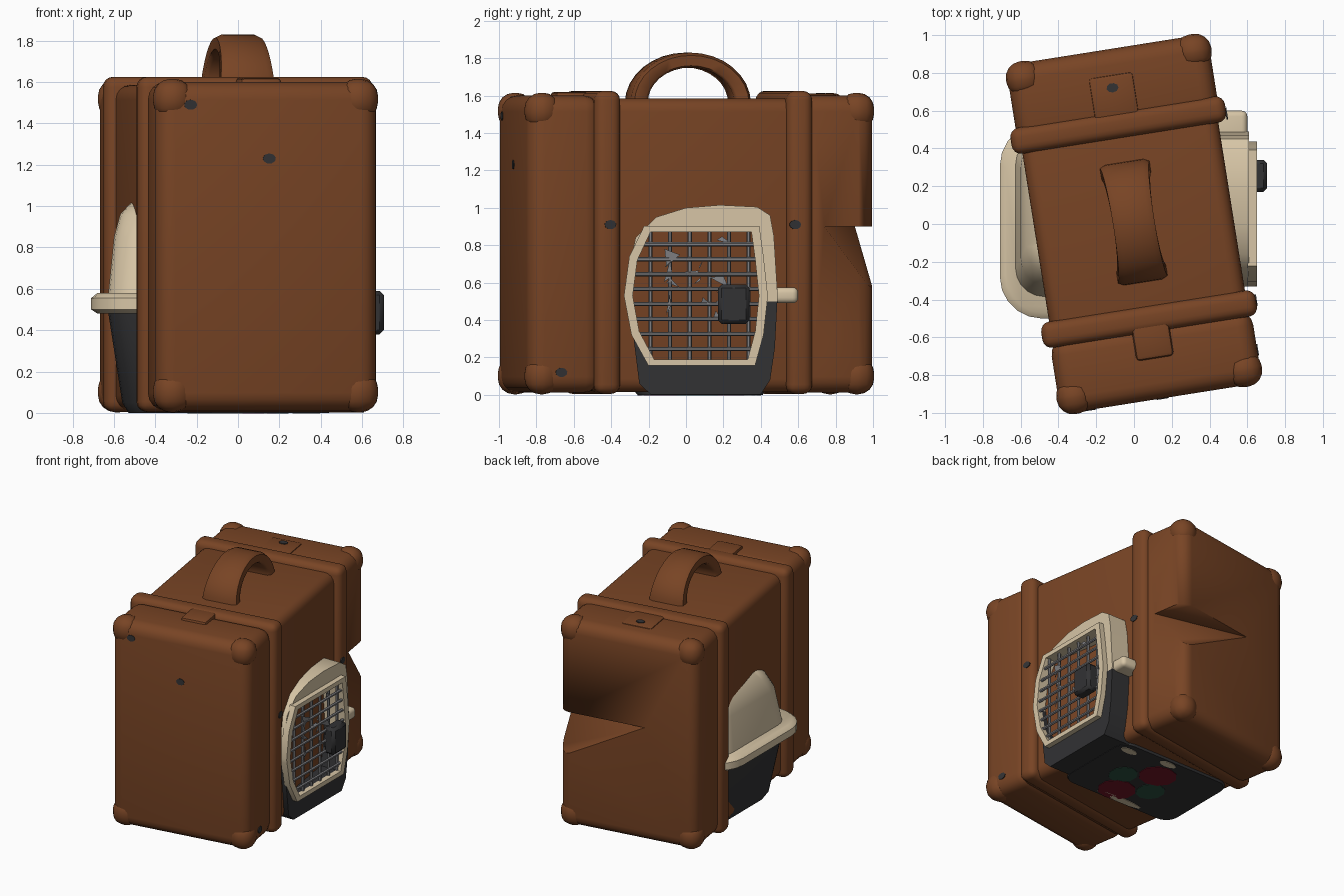
import bpy, bmesh, math, random
from mathutils import Matrix, Vector

if "Cube" in bpy.data.objects:
    bpy.data.objects.remove(bpy.data.objects["Cube"])

random.seed(3)
TURN = Matrix.Rotation(math.radians(9), 4, 'Z')   # the case stands slightly turned
FLAT = Matrix.Identity(4)


def material(name, rgb):
    m = bpy.data.materials.new(name)
    m.diffuse_color = (*rgb, 1)
    m.use_nodes = True
    m.node_tree.nodes["Principled BSDF"].inputs["Base Color"].default_value = m.diffuse_color
    return m


BROWN = material("brown leather", (0.188, 0.058, 0.018))
CREAM = material("cream plastic", (0.68, 0.56, 0.38))
DARK = material("dark plastic", (0.032, 0.032, 0.034))
GREY = material("grey wire", (0.21, 0.21, 0.22))
RED = material("dark red", (0.16, 0.007, 0.018))
GREEN = material("dark green", (0.025, 0.08, 0.05))


def finish(bm, name, mat, mtx=FLAT, angle=40):
    bmesh.ops.transform(bm, matrix=mtx, verts=bm.verts)
    bmesh.ops.recalc_face_normals(bm, faces=bm.faces)
    me = bpy.data.meshes.new(name)
    bm.to_mesh(me)
    bm.free()
    ob = bpy.data.objects.new(name, me)
    bpy.context.collection.objects.link(ob)
    me.materials.append(mat)
    bpy.ops.object.select_all(action='DESELECT')
    ob.select_set(True)
    bpy.context.view_layer.objects.active = ob
    bpy.ops.object.shade_smooth_by_angle(angle=math.radians(angle))
    return ob


def rbox(name, lo, hi, bevel, mat, mtx=FLAT, seg=4):
    bm = bmesh.new()
    bmesh.ops.create_cube(bm, size=1)
    for v in bm.verts:
        v.co = [l + (c + 0.5) * (h - l) for c, l, h in zip(v.co, lo, hi)]
    if bevel:
        bmesh.ops.bevel(bm, geom=bm.edges[:], offset=bevel, segments=seg,
                        profile=0.5, affect='EDGES')
    return finish(bm, name, mat, mtx)


def loft(name, levels, mat, mtx=FLAT):
    """Stack of rounded rectangles: (x0, x1, y0, y1, z, corner radius)."""
    bm = bmesh.new()
    rings = []
    for x0, x1, y0, y1, z, r in levels:
        ring = []
        for k, (cx, cy) in enumerate([(x1 - r, y1 - r), (x0 + r, y1 - r),
                                      (x0 + r, y0 + r), (x1 - r, y0 + r)]):
            for j in range(6):
                a = (k + j / 5) * math.pi / 2
                ring.append(bm.verts.new((cx + r * math.cos(a), cy + r * math.sin(a), z)))
        rings.append(ring)
    for a, b in zip(rings, rings[1:]):
        for i in range(len(a)):
            j = (i + 1) % len(a)
            bm.faces.new((a[i], a[j], b[j], b[i]))
    bm.faces.new(rings[0])
    bm.faces.new(rings[-1])
    return finish(bm, name, mat, mtx)


def disc(name, pos, normal, rx, ry, mat, mtx=FLAT, sides=9):
    bm = bmesh.new()
    bmesh.ops.create_cone(bm, cap_ends=True, segments=sides, radius1=1, radius2=1, depth=0.008)
    rot = Vector(normal).to_track_quat('Z', 'Y').to_matrix().to_4x4()
    return finish(bm, name, mat, mtx @ Matrix.Translation(pos) @ rot
                  @ Matrix.Diagonal((rx, ry, 1, 1)))


def rod(name, a, b, r, mat):
    a, b = Vector(a), Vector(b)
    bm = bmesh.new()
    bmesh.ops.create_cone(bm, cap_ends=True, segments=6, radius1=r, radius2=r, depth=(b - a).length)
    rot = (b - a).to_track_quat('Z', 'Y').to_matrix().to_4x4()
    return finish(bm, name, mat, Matrix.Translation((a + b) / 2) @ rot)


def ring_plate(name, outer, inner, x0, x1, mat):
    """Plate in the yz plane with a hole, reaching from x0 to x1."""
    cu = bpy.data.curves.new(name, 'CURVE')
    cu.dimensions, cu.fill_mode, cu.extrude = '2D', 'BOTH', (x1 - x0) / 2
    for pts in (outer, inner):
        s = cu.splines.new('POLY')
        s.points.add(len(pts) - 1)
        for p, (y, z) in zip(s.points, pts):
            p.co = (y, z, 0, 1)
        s.use_cyclic_u = True
    tmp = bpy.data.objects.new(name + "_outline", cu)
    bpy.context.collection.objects.link(tmp)
    me = bpy.data.meshes.new_from_object(tmp.evaluated_get(bpy.context.evaluated_depsgraph_get()))
    bpy.data.objects.remove(tmp)
    bm = bmesh.new()
    bm.from_mesh(me)
    bmesh.ops.remove_doubles(bm, verts=bm.verts, dist=1e-4)
    for v in bm.verts:
        y, z, x = v.co
        v.co = (x + (x0 + x1) / 2, y, z)
    bmesh.ops.bisect_plane(bm, geom=bm.verts[:] + bm.edges[:] + bm.faces[:],
                           plane_co=(0, 0, 0.5), plane_no=(0, 0, 1))
    return finish(bm, name, mat)


# Suitcase: middle, two end sections, straps
rbox("case_middle", (-0.525, -0.62, 0.015), (0.525, 0.62, 1.585), 0.07, BROWN, TURN)
rbox("case_front_end", (-0.54, -0.935, 0.012), (0.54, -0.54, 1.6), 0.085, BROWN, TURN)
back = rbox("case_back_end", (-0.54, 0.52, 0.012), (0.54, 0.935, 1.6), 0.085, BROWN, TURN)
rbox("front_strap", (-0.575, -0.58, 0.005), (0.575, -0.44, 1.625), 0.05, BROWN, TURN)
rbox("back_strap", (-0.575, 0.46, 0.005), (0.575, 0.6, 1.625), 0.05, BROWN, TURN)

# Torn-in corner at the back right
bm = bmesh.new()
for p in [(-0.35, 0.92, 0.9), (0.6, 0.70, 0.9), (0.46, 1.06, 0.44), (0.6, 1.4, 0.9)]:
    bm.verts.new(p)
bmesh.ops.convex_hull(bm, input=bm.verts)
cutter = finish(bm, "dent_cutter", BROWN)
cutter.hide_render = True
mod = back.modifiers.new("dent", 'BOOLEAN')
mod.operation, mod.object, mod.solver = 'DIFFERENCE', cutter, 'EXACT'
bpy.context.view_layer.objects.active = back
bpy.ops.object.modifier_apply(modifier="dent")
bpy.data.objects.remove(cutter)

# Corner caps and top tabs
for sx in (-1, 1):
    for sy in (-1, 1):
        for zlo, zhi in ((0.003, 0.2), (1.42, 1.615)):
            xs, ys = sorted((sx * 0.36, sx * 0.55)), sorted((sy * 0.76, sy * 0.945))
            rbox("corner_cap", (xs[0], ys[0], zlo), (xs[1], ys[1], zhi), 0.085, BROWN, TURN)
rbox("front_tab", (-0.1, -0.72, 1.56), (0.1, -0.5, 1.62), 0.02, BROWN, TURN, 2)
rbox("back_tab", (-0.12, 0.55, 1.56), (0.12, 0.8, 1.61), 0.02, BROWN, TURN, 2)

# Carrying handle: a flat arched band
bm = bmesh.new()
N, prev = 16, None
for i in range(N + 1):
    a = math.pi * i / N
    c, s = math.cos(a), math.sin(a)
    w = 0.135 - 0.025 * s
    ring = [bm.verts.new((x, ry * c + 0.01, 1.56 + rz * s)) for x, ry, rz in
            ((-w, 0.31, 0.255), (-w + 0.03, 0.325, 0.27), (w - 0.03, 0.325, 0.27), (w, 0.31, 0.255),
             (w, 0.25, 0.2), (w - 0.02, 0.235, 0.19), (-w + 0.02, 0.235, 0.19), (-w, 0.25, 0.2))]
    if prev:
        for j in range(8):
            k = (j + 1) % 8
            bm.faces.new((prev[j], prev[k], ring[k], ring[j]))
    if i in (0, N):
        bm.faces.new(ring)
    prev = ring
finish(bm, "handle", BROWN, TURN, 60)

# Dark scuffs on the case
for pos, n in [((-0.38, -0.935, 1.49), (0, -1, 0)), ((0.005, -0.935, 1.23), (0, -1, 0)),
               ((0.575, -0.5, 0.91), (1, 0, 0)), ((0.575, 0.5, 0.91), (1, 0, 0)),
               ((0.541, -0.76, 0.12), (1, 0, 0)), ((0, 0.73, 1.611), (0, 0, 1))]:
    disc("scuff", pos, n, 0.032, 0.025, DARK, TURN)

# Pet carrier pushed through the case: tub, rim, upper shell
loft("carrier_tub", [(-0.53, 0.44, -0.26, 0.41, 0.0, 0.1), (-0.56, 0.44, -0.3, 0.44, 0.05, 0.12),
                     (-0.63, 0.44, -0.38, 0.47, 0.5, 0.14)], DARK)
loft("carrier_rim", [(-0.68, 0.42, -0.47, 0.5, 0.48, 0.2), (-0.71, 0.43, -0.5, 0.53, 0.5, 0.22),
                     (-0.71, 0.43, -0.5, 0.53, 0.555, 0.22), (-0.68, 0.42, -0.47, 0.5, 0.58, 0.2)], CREAM)
loft("carrier_shell", [(-0.635, 0.44, -0.4, 0.47, 0.5, 0.15), (-0.6, 0.44, -0.33, 0.45, 0.85, 0.15),
                       (-0.57, 0.44, -0.27, 0.42, 0.96, 0.15), (-0.52, 0.42, -0.2, 0.37, 1.015, 0.12)], CREAM)
rbox("rim_end", (0.38, 0.4, 0.49), (0.6, 0.6, 0.575), 0.03, CREAM)

# Door surround: cream above the rim, dark below
hole = [(-0.19, 0.87), (-0.26, 0.72), (-0.285, 0.53), (-0.25, 0.34), (-0.17, 0.19),
        (0.33, 0.19), (0.37, 0.34), (0.39, 0.53), (0.37, 0.72), (0.35, 0.87)]
wall = [(-0.33, 0.55), (-0.27, 0.84), (-0.16, 0.95), (0.0, 1.0), (0.18, 1.015), (0.38, 1.005),
        (0.45, 0.96), (0.47, 0.85), (0.49, 0.53), (0.475, 0.25), (0.45, 0.08), (0.4, 0.003),
        (-0.19, 0.003), (-0.25, 0.06), (-0.28, 0.3)]
ob = ring_plate("door_surround", wall, hole, 0.38, 0.61, CREAM)
ob.data.materials.append(DARK)
for f in ob.data.polygons:
    f.material_index = int(f.center.z < 0.5)
frame = [(0.05 + (y - 0.05) * 1.14, 0.53 + (z - 0.53) * 1.1) for y, z in hole]
ring_plate("door_frame", frame, hole, 0.60, 0.65, CREAM)

# Wire grille with bent scraps, and the latch
for i in range(6):
    y = -0.19 + i * 0.105
    rod("grille_upright", (0.615, y, 0.18), (0.615, y, 0.88), 0.011, GREY)
for i in range(8):
    z = 0.245 + i * 0.08
    k = 0.06 * abs((z - 0.53) / 0.3) ** 2
    rod("grille_bar", (0.63, -0.29 + k, z), (0.63, 0.395 - k * 0.5, z), 0.011, GREY)
bm = bmesh.new()
for i in range(16):
    c = Vector((0.63, random.uniform(-0.15, 0.28), random.uniform(0.25, 0.82)))
    bm.faces.new([bm.verts.new(c + Vector([random.uniform(-k, k) for k in (0.012, 0.06, 0.06)]))
                  for _ in range(3)])
finish(bm, "bent_wire_scraps", GREY)
rbox("latch", (0.61, 0.17, 0.38), (0.705, 0.34, 0.59), 0.02, DARK, FLAT, 1)

# Coloured patches under the carrier
DOWN = (0, 0, -1)
for name, x, y, rx, ry, mat in [
        ("red_patch", 0.05, -0.13, 0.14, 0.13, RED), ("red_patch", -0.05, 0.2, 0.14, 0.13, RED),
        ("green_patch", 0.15, 0.06, 0.1, 0.11, GREEN), ("green_patch", -0.15, 0.0, 0.1, 0.11, GREEN),
        ("cream_patch", -0.05, -0.225, 0.2, 0.03, CREAM), ("cream_patch", 0.33, 0.34, 0.07, 0.03, CREAM),
        ("cream_patch", 0.0, 0.37, 0.07, 0.03, CREAM)]:
    disc(name, (x, y, 0.0 if mat != GREEN else 0.001), DOWN, rx, ry, mat, FLAT, 10)
